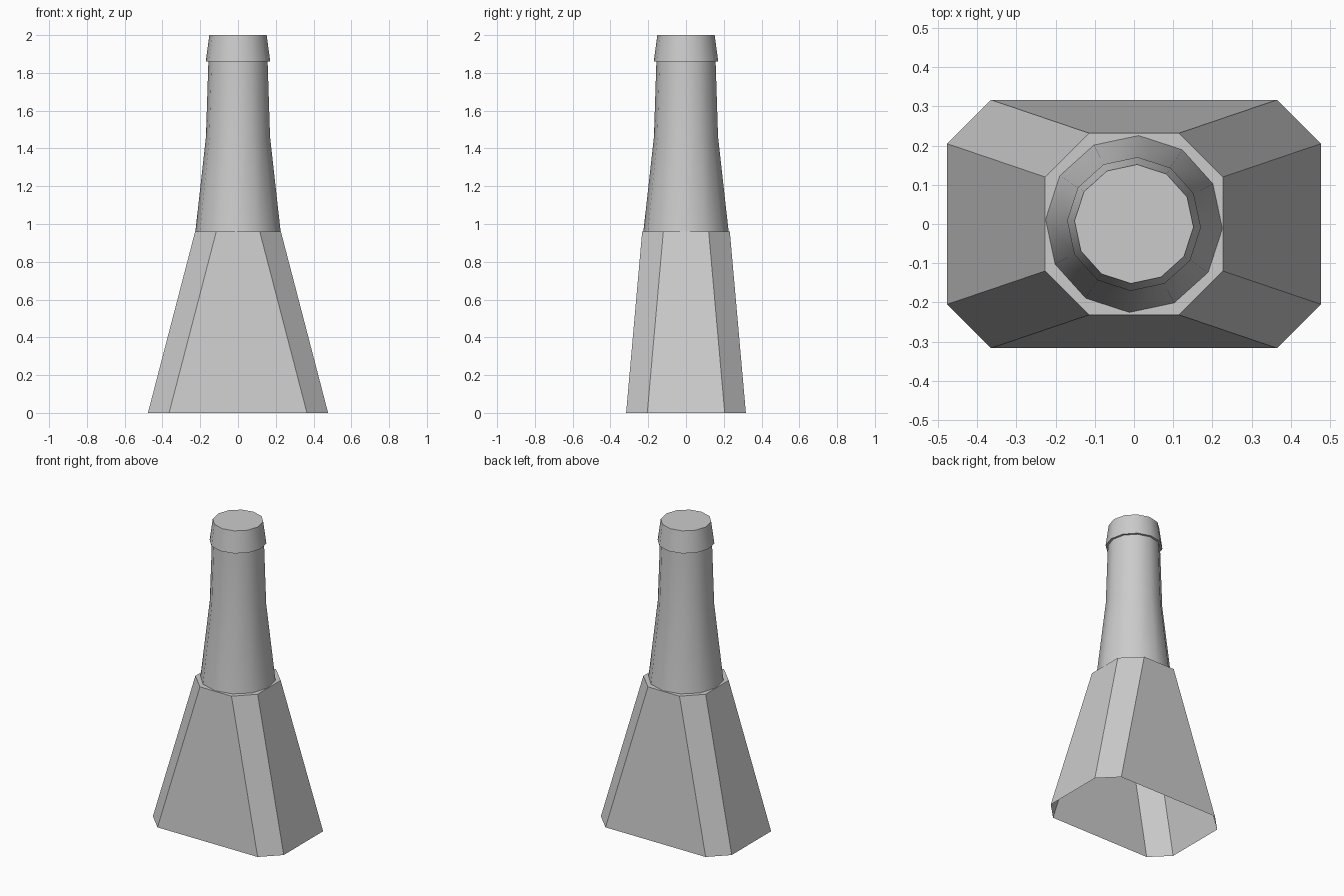
import bpy, bmesh, math

if "Cube" in bpy.data.objects:
    bpy.data.objects.remove(bpy.data.objects["Cube"])

stone = bpy.data.materials.new("plain grey")
stone.diffuse_color = (0.6, 0.6, 0.6, 1)
stone.use_nodes = True
stone.node_tree.nodes["Principled BSDF"].inputs["Base Color"].default_value = stone.diffuse_color


def octagon(x, y, cut, z):
    """Rectangle of half size x, y with its corners cut off."""
    c = [(x, cut - y), (x, y - cut), (x - cut, y), (cut - x, y)]
    return [(a, b, z) for a, b in c] + [(-a, -b, z) for a, b in c]


def ring(r, z, sides=12, turn=-3):
    return [(r * math.cos(math.radians(turn) + math.tau * i / sides),
             r * math.sin(math.radians(turn) + math.tau * i / sides), z)
            for i in range(sides)]


def loft(name, rings, cap=True, smooth=False):
    """Skin a stack of rings, closing the last one if asked."""
    bm = bmesh.new()
    rows = [[bm.verts.new(p) for p in r] for r in rings]
    n = len(rows[0])
    for a, b in zip(rows, rows[1:]):
        for i in range(n):
            j = (i + 1) % n
            bm.faces.new((a[i], a[j], b[j], b[i]))
    if cap:
        bm.faces.new(rows[-1])
    me = bpy.data.meshes.new(name)
    bm.to_mesh(me)
    bm.free()
    me.materials.append(stone)
    ob = bpy.data.objects.new(name, me)
    bpy.context.collection.objects.link(ob)
    if smooth:
        bpy.ops.object.select_all(action='DESELECT')
        ob.select_set(True)
        bpy.context.view_layer.objects.active = ob
        bpy.ops.object.shade_smooth_by_angle(angle=math.radians(40))
    return ob


# Flared base, open underneath
loft("chimney_base", [octagon(0.477, 0.317, 0.112, 0),
                      octagon(0.227, 0.232, 0.112, 0.96)])

# Tapered round stack
loft("chimney_stack", [ring(0.226, 0.96), ring(0.17, 1.46), ring(0.157, 1.86)],
     cap=False, smooth=True)

# Collar with a flat top and a small underside lip
loft("chimney_collar", [ring(0.157, 1.86), ring(0.171, 1.86), ring(0.152, 2.0)],
     smooth=True)
